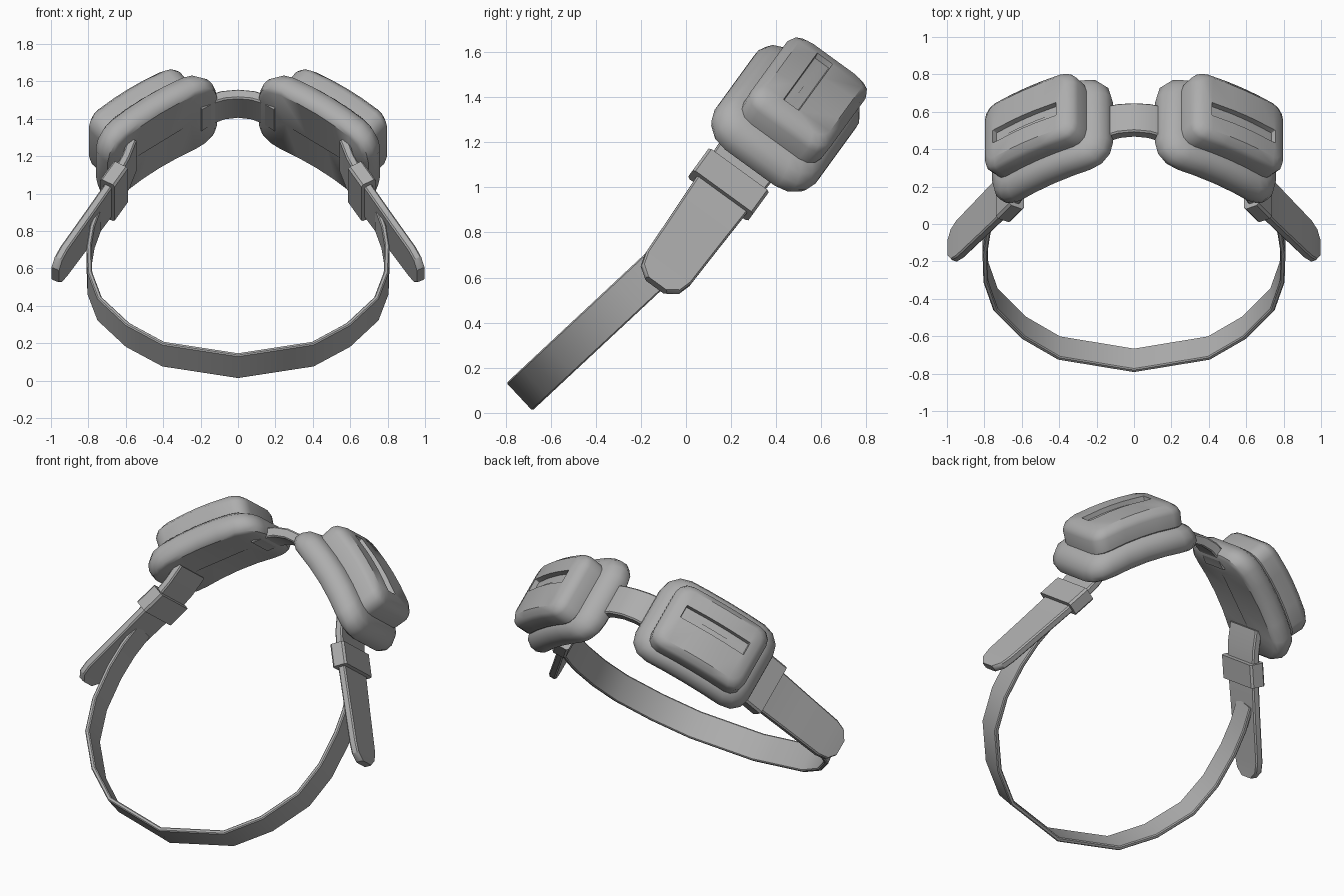
import bpy, bmesh, math
from mathutils import Vector

if "Cube" in bpy.data.objects:
    bpy.data.objects.remove(bpy.data.objects["Cube"])

grey = bpy.data.materials.new("grey")
grey.diffuse_color = (0.42, 0.42, 0.42, 1)
grey.use_nodes = True
grey.node_tree.nodes["Principled BSDF"].inputs["Base Color"].default_value = grey.diffuse_color


def tilted(angle, y0=0.0, z0=0.0):
    """Map (x, forward, up) of a frame tilted about x into world space."""
    c, s = math.cos(math.radians(angle)), math.sin(math.radians(angle))
    return lambda x, u, n: Vector((x, y0 + c * u - s * n, z0 + s * u + c * n))


head = tilted(54)                      # goggles, bridge and tabs
back = tilted(43, -0.74, 0.07)         # rear strap


def loft(name, rings, mirror=False, angle=35):
    """Skin a list of equal-sized closed rings and cap both ends."""
    bm = bmesh.new()
    vs = [[bm.verts.new(p) for p in r] for r in rings]
    for a, b in zip(vs, vs[1:]):
        for i in range(len(a)):
            j = (i + 1) % len(a)
            bm.faces.new((a[i], a[j], b[j], b[i]))
    bm.faces.new(vs[0][::-1])
    bm.faces.new(vs[-1])
    bmesh.ops.recalc_face_normals(bm, faces=bm.faces)
    me = bpy.data.meshes.new(name)
    bm.to_mesh(me)
    bm.free()
    me.materials.append(grey)
    ob = bpy.data.objects.new(name, me)
    bpy.context.collection.objects.link(ob)
    bpy.ops.object.select_all(action='DESELECT')
    ob.select_set(True)
    bpy.context.view_layer.objects.active = ob
    bpy.ops.object.shade_smooth_by_angle(angle=math.radians(angle))
    if mirror:
        ob.modifiers.new("mirror", 'MIRROR').use_mirror_merge = False
    return ob


def band(name, frame, path, widths, n0, th, mirror=False, ch=0.008):
    """Strip with chamfered edges along path (x, forward)."""
    pts = [Vector(p) for p in path]
    rings = []
    for i, p in enumerate(pts):
        d = (pts[min(i + 1, len(pts) - 1)] - pts[max(i - 1, 0)]).normalized()
        side = Vector((d.y, -d.x))
        w, h = widths[i], th / 2
        sec = [(h, w - ch), (h - ch, w), (ch - h, w), (-h, w - ch),
               (-h, ch - w), (ch - h, -w), (h - ch, -w), (h, ch - w)]
        rings.append([frame(*(p + side * o), n0 + n) for o, n in sec])
    return loft(name, rings, mirror)


def pad_ring(a, b, r, m, n0=0.41):
    """Rounded rectangle (half sizes a, b) at depth m, bent round the face."""
    out = []
    for k, (sx, sy) in enumerate(((1, 1), (-1, 1), (-1, -1), (1, -1))):
        for q in range(4):
            ang = math.radians(90 * k + 30 * q)
            out.append((sx * (a - r) + r * math.cos(ang),
                        sy * (b - r) + r * math.sin(ang)))
        if k in (0, 2):                # extra points where the long sides bend
            out += [(sx * a * f, sy * b) for f in (0.35, 0, -0.35)]
    ring = []
    for t, n in out:
        d = m - 0.3 * t * t
        ring.append(head(0.42 + 0.8 * t + 0.6 * d, 1.285 - 0.6 * t + 0.8 * d, n0 + n))
    return ring


# Cushioned eyepiece bodies
loft("eyepiece_body", [pad_ring(*p) for p in (
    (0.20, 0.004, 0.002, 0.0), (0.345, 0.245, 0.12, 0.0),
    (0.365, 0.265, 0.13, 0.015), (0.378, 0.277, 0.13, 0.05),
    (0.375, 0.275, 0.13, 0.09), (0.355, 0.255, 0.12, 0.13),
    (0.31, 0.215, 0.10, 0.155), (0.20, 0.004, 0.002, 0.16))], True)

# Raised lens covers with a recessed viewing slit
covers = [pad_ring(*p, 0.39) for p in (
    (0.27, 0.19, 0.07, 0.13), (0.302, 0.212, 0.08, 0.155),
    (0.305, 0.215, 0.08, 0.235), (0.295, 0.205, 0.075, 0.262),
    (0.262, 0.172, 0.06, 0.287))]
covers += [pad_ring(0.212, 0.042, 0.004, 0.29, 0.425),
           pad_ring(0.208, 0.038, 0.004, 0.262, 0.425),
           pad_ring(0.19, 0.004, 0.002, 0.262, 0.425)]
loft("lens_cover", covers, True)

# Nose bridge
half = [(0.0, 1.525), (0.08, 1.515), (0.15, 1.485), (0.21, 1.44)]
arch = [(-x, u) for x, u in half[:0:-1]] + half
band("bridge", head, arch, [0.105, 0.1, 0.096, 0.094, 0.096, 0.1, 0.105], 0.42, 0.06)

# Side tabs with rounded free ends
band("side_tab", head,
     [(0.565, 1.17), (0.60, 1.06), (0.66, 0.93), (0.80, 0.69),
      (0.93, 0.47), (0.96, 0.415), (0.978, 0.38)],
     [0.145, 0.145, 0.14, 0.13, 0.122, 0.105, 0.055], 0.44, 0.045, True)

# Buckle loops round the tabs
band("buckle_loop", head, [(0.628, 0.99), (0.698, 0.87)],
     [0.165, 0.165], 0.443, 0.09, True, 0.012)

# Rear strap
half = [(0.0, 0.015), (0.40, 0.105), (0.59, 0.255), (0.74, 0.46),
        (0.792, 0.66), (0.797, 0.87), (0.78, 1.02), (0.745, 1.16)]
loop = [(-x, u) for x, u in half[:0:-1]] + half
band("rear_strap", back, loop, [0.084] * len(loop), 0.0, 0.026, ch=0.006)
